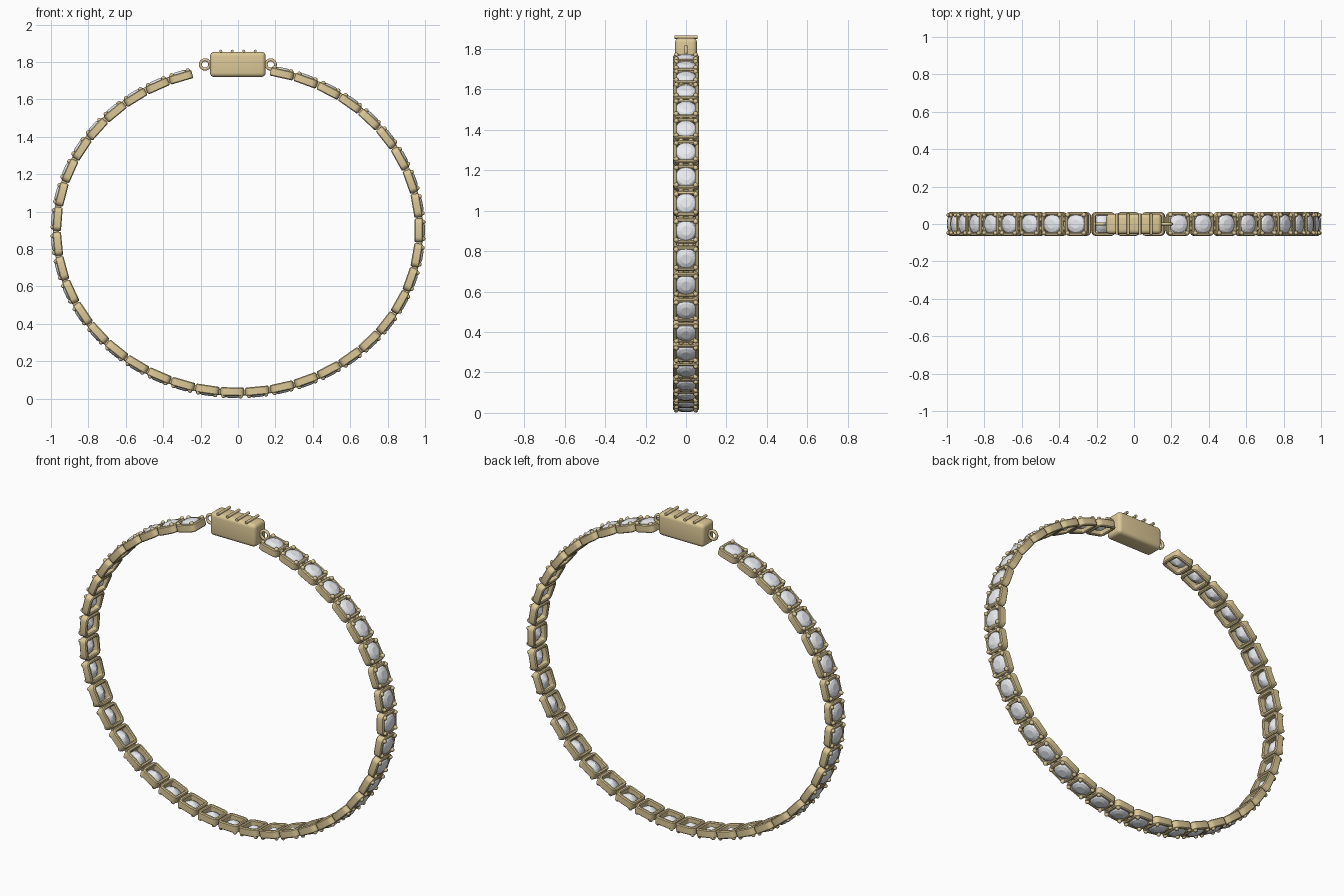
import bpy, bmesh, math
from mathutils import Matrix, Vector

if "Cube" in bpy.data.objects:
    bpy.data.objects.remove(bpy.data.objects["Cube"])

A, B, ZC = 0.967, 0.863, 0.90      # bracelet centreline ellipse
COUNT = 40


def material(name, rgb):
    m = bpy.data.materials.new(name)
    m.diffuse_color = (*rgb, 1)
    m.use_nodes = True
    m.node_tree.nodes["Principled BSDF"].inputs["Base Color"].default_value = m.diffuse_color
    return m


gold = material("gold", (0.72, 0.58, 0.31))
crystal = material("crystal", (0.82, 0.84, 0.88))


def finish(bm, name, mat):
    bmesh.ops.recalc_face_normals(bm, faces=bm.faces)
    me = bpy.data.meshes.new(name)
    bm.to_mesh(me)
    bm.free()
    me.materials.append(mat)
    return me


def place(name, me, matrix=Matrix()):
    ob = bpy.data.objects.new(name, me)
    bpy.context.collection.objects.link(ob)
    ob.matrix_world = matrix
    return ob


def smooth(ob, angle=35):
    bpy.ops.object.select_all(action='DESELECT')
    ob.select_set(True)
    bpy.context.view_layer.objects.active = ob
    bpy.ops.object.shade_smooth_by_angle(angle=math.radians(angle))


def rounded_rect(hx, hy, r, z, n=4):
    pts = []
    for q, (sx, sy) in enumerate([(1, 1), (-1, 1), (-1, -1), (1, -1)]):
        for i in range(n + 1):
            a = math.pi / 2 * (q + i / n)
            pts.append((sx * (hx - r) + r * math.cos(a), sy * (hy - r) + r * math.sin(a), z))
    return pts


def skin(bm, loops, closed=False):
    rings = [[bm.verts.new(p) for p in l] for l in loops]
    n = len(rings[0])
    for k in range(len(rings) if closed else len(rings) - 1):
        p, q = rings[k], rings[(k + 1) % len(rings)]
        for i in range(n):
            j = (i + 1) % n
            bm.faces.new((p[i], p[j], q[j], q[i]))
    return rings


def cylinder(bm, r, length, matrix):
    bmesh.ops.create_cone(bm, cap_ends=True, segments=12, radius1=r, radius2=r,
                          depth=length, matrix=matrix)


# Link: open rounded frame with four corner prongs
def link_mesh():
    bm = bmesh.new()
    H, W, c = 0.023, 0.019, 0.005
    section = [(0, H - c), (c, H), (W - c, H), (W, H - c),
               (W, c - H), (W - c, -H), (c, -H), (0, c - H)]
    skin(bm, [rounded_rect(0.063 - d, 0.064 - d, 0.026 - d, z) for d, z in section], True)
    for sx in (-1, 1):
        for sy in (-1, 1):
            m = Matrix.Translation((sx * 0.045, sy * 0.049, 0.018))
            cylinder(bm, 0.008, 0.016, m)
            bmesh.ops.create_uvsphere(bm, u_segments=12, v_segments=8, radius=0.012,
                                      matrix=Matrix.Translation((sx * 0.045, sy * 0.048, 0.023)))
    return finish(bm, "link", gold)


# Stone: faceted round cut with table, girdle and point
def stone_mesh():
    bm = bmesh.new()
    n = 16

    def ring(r, z, off=0):
        return [(r * math.cos(2 * math.pi * (i + off) / n),
                 r * math.sin(2 * math.pi * (i + off) / n), z) for i in range(n)]
    rings = skin(bm, [ring(0.024, 0.033), ring(0.043, 0.026), ring(0.052, 0.017),
                      ring(0.052, 0.013), ring(0.028, -0.006)])
    bm.faces.new(rings[0])
    tip = bm.verts.new((0, 0, -0.02))
    for i in range(n):
        bm.faces.new((rings[-1][i], rings[-1][(i + 1) % n], tip))
    return finish(bm, "stone", crystal)


# Hinge: knuckle pin between neighbouring links
def hinge_mesh():
    bm = bmesh.new()
    cylinder(bm, 0.011, 0.075, Matrix.Rotation(math.pi / 2, 4, 'X'))
    for y in (-0.024, 0.024):
        bmesh.ops.create_uvsphere(bm, u_segments=10, v_segments=6, radius=0.014,
                                  matrix=Matrix.Translation((0, y, 0.008)))
    return finish(bm, "hinge", gold)


# Equal arc-length stations along the ellipse, leaving the clasp gap
t0, t1 = math.asin(0.235 / A), 2 * math.pi - math.asin(0.305 / A)
N = 6000
ts = [t0 + (t1 - t0) * i / N for i in range(N + 1)]
arc = [0.0]
for t in ts[1:]:
    arc.append(arc[-1] + math.hypot(A * math.cos(t), B * math.sin(t)) * (t1 - t0) / N)


def station(k):
    s = arc[-1] * k / (COUNT - 1)
    t = ts[min(range(N + 1), key=lambda i: abs(arc[i] - s))]
    tx = Vector((A * math.cos(t), 0, -B * math.sin(t))).normalized()
    ty = Vector((0, 1, 0))
    m = Matrix((tx, ty, tx.cross(ty))).transposed().to_4x4()
    m.translation = (A * math.sin(t), 0, ZC + B * math.cos(t))
    return m


link, stone, hinge = link_mesh(), stone_mesh(), hinge_mesh()
for k in range(COUNT):
    m = station(k)
    lk = place(f"link_{k + 1:02d}", link, m)
    place(f"stone_{k + 1:02d}", stone, m)
    if k < COUNT - 1:
        hg = place(f"hinge_{k + 1:02d}", hinge, station(k + 0.5))
smooth(lk)
smooth(hg)

# Clasp body: rounded box
bm = bmesh.new()
bmesh.ops.create_cube(bm, size=1, matrix=Matrix.Diagonal((0.297, 0.108, 0.134, 1)))
bmesh.ops.bevel(bm, geom=bm.edges[:], offset=0.022, segments=4, profile=0.5, affect='EDGES')
smooth(place("clasp_body", finish(bm, "clasp_body", gold), Matrix.Translation((-0.001, 0, 1.787))))

# Grip ridges across the clasp top
for i, x in enumerate((-0.092, -0.031, 0.031, 0.092)):
    bm = bmesh.new()
    cylinder(bm, 0.008, 0.112, Matrix.Rotation(math.pi / 2, 4, 'X'))
    smooth(place(f"clasp_ridge_{i + 1}", finish(bm, "clasp_ridge", gold),
                 Matrix.Translation((x, 0, 1.858))))

# Jump rings at both clasp ends
for side, x in (("left", -0.176), ("right", 0.175)):
    bm = bmesh.new()
    loops = []
    for i in range(24):
        a = 2 * math.pi * i / 24
        loops.append([((0.025 + 0.008 * math.cos(b)) * math.cos(a), 0.008 * math.sin(b),
                       (0.025 + 0.008 * math.cos(b)) * math.sin(a))
                      for b in (2 * math.pi * j / 10 for j in range(10))])
    skin(bm, loops, True)
    smooth(place(f"jump_ring_{side}", finish(bm, "jump_ring", gold),
                 Matrix.Translation((x, 0, 1.787))), 60)
